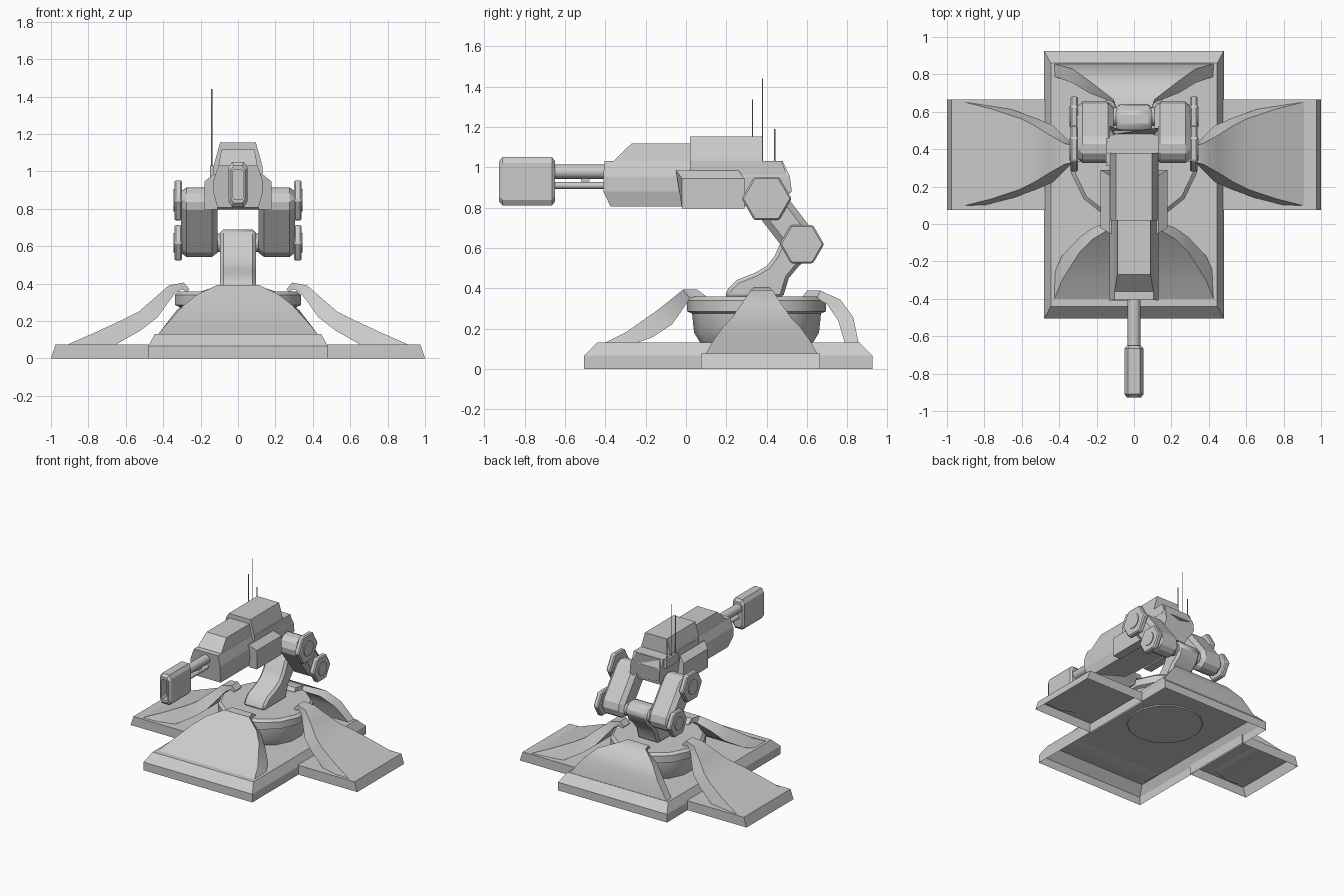
import bpy, bmesh, math
from mathutils import Vector

if "Cube" in bpy.data.objects:
    bpy.data.objects.remove(bpy.data.objects["Cube"])


def loft(name, rings, cap0=True, cap1=True, mirror=False, bevel=0, smooth=False):
    """Skin a list of closed rings of equal length."""
    bm = bmesh.new()
    vs = [[bm.verts.new(p) for p in r] for r in rings]
    n = len(rings[0])
    for a, b in zip(vs, vs[1:]):
        for i in range(n):
            j = (i + 1) % n
            bm.faces.new((a[i], a[j], b[j], b[i]))
    if cap0:
        bm.faces.new(vs[0][::-1])
    if cap1:
        bm.faces.new(vs[-1])
    bmesh.ops.recalc_face_normals(bm, faces=bm.faces)
    me = bpy.data.meshes.new(name)
    bm.to_mesh(me)
    bm.free()
    ob = bpy.data.objects.new(name, me)
    bpy.context.collection.objects.link(ob)
    if bevel:
        m = ob.modifiers.new("Bevel", 'BEVEL')
        m.width, m.segments = bevel, 1
        m.limit_method, m.angle_limit = 'ANGLE', math.radians(40)
    if mirror:
        ob.modifiers.new("Mirror", 'MIRROR')
    if smooth:
        bpy.ops.object.select_all(action='DESELECT')
        ob.select_set(True)
        bpy.context.view_layer.objects.active = ob
        bpy.ops.object.shade_smooth_by_angle(angle=math.radians(32))
    return ob


def rect(x0, x1, y0, y1, z):
    return [(x0, y0, z), (x1, y0, z), (x1, y1, z), (x0, y1, z)]


def prism(name, pts, x0, x1, **kw):
    """Extrude a (y, z) outline along x."""
    return loft(name, [[(x, y, z) for y, z in pts] for x in (x0, x1)], **kw)


def ngon(cy, cz, r, n, turn=0.0):
    return [(cy + r * math.cos(turn + math.tau * i / n),
             cz + r * math.sin(turn + math.tau * i / n)) for i in range(n)]


def tube(name, cx, cz, r, y0, y1, n=12):
    return loft(name, [[(cx + a, y, cz + b) for a, b in ngon(0, 0, r, n)]
                       for y in (y0, y1)], smooth=True)


def petal(name, rows, axis, mirror=False):
    """Thick curved strip; rows are (outer d, outer z, inner d, inner z, half width)."""
    rings = []
    for d, z, d2, z2, w in rows:
        if axis == 'x':
            rings.append([(d, .375 - w, z), (d, .375 + w, z),
                          (d2, .375 + w, z2), (d2, .375 - w, z2)])
        else:
            rings.append([(-w, d, z), (w, d, z), (w, d2, z2), (-w, d2, z2)])
    loft(name, rings, mirror=mirror, smooth=True)


# Base plates: open-bottomed shells
loft("base_plate", [rect(-.48, .48, -.505, .925, 0), rect(-.48, .48, -.505, .925, .065),
                    rect(-.445, .445, -.44, .86, .13)], cap0=False)
loft("side_plate", [rect(.47, 1, .075, .665, 0), rect(.47, .975, .075, .665, .075)],
     cap0=False, mirror=True)

# Curved buttresses around the turntable
petal("side_buttress", [(.92, .07, .80, .06, .28), (.76, .14, .66, .07, .24),
                        (.61, .21, .52, .15, .19), (.53, .25, .43, .22, .15),
                        (.45, .32, .38, .29, .10), (.37, .39, .335, .35, .055),
                        (.29, .405, .30, .37, .04), (.26, .37, .27, .355, .04)], 'x', True)
petal("front_buttress", [(-.41, .125, -.27, .12, .43), (-.30, .18, -.17, .155, .385),
                         (-.15, .285, -.07, .22, .29), (-.08, .34, -.02, .29, .22),
                         (-.015, .393, .02, .35, .11), (.055, .393, .05, .36, .09),
                         (.10, .36, .09, .35, .09)], 'y')
petal("rear_buttress", [(.857, .125, .79, .12, .43), (.83, .255, .755, .24, .33),
                        (.766, .343, .70, .32, .24), (.666, .388, .65, .35, .11),
                        (.60, .388, .61, .36, .09), (.58, .36, .585, .35, .09)], 'y')

# Turntable bowl
loft("turntable", [[(x, y, z) for x, y in ngon(0, .35, r, 14, math.pi / 14)]
                   for r, z in ((.275, .122), (.31, .18), (.32, .275), (.345, .285),
                                (.345, .34), (.325, .358))], smooth=True)

# Neck leaning back to the lower joint
prism("neck", [(.19, .35), (.21, .40), (.25, .44), (.34, .475), (.40, .51), (.44, .56),
               (.475, .64), (.52, .69), (.60, .69), (.645, .63), (.61, .55), (.56, .51),
               (.51, .45), (.48, .35)], -.095, .095, bevel=.018, smooth=True)

# Twin links with hexagonal joint covers
upper, lower = Vector((.40, .845)), Vector((.575, .618))
d = (lower - upper).normalized()
n = Vector((-d.y, d.x))
link = [upper + n * .085, upper - d * .065 + n * .05, upper - d * .065 - n * .05,
        upper - n * .085, lower - n * .085, lower + d * .075 - n * .05,
        lower + d * .075 + n * .05, lower + n * .085]
prism("joint_link", [tuple(p) for p in link], .11, .305, bevel=.03, mirror=True)
for label, c, r in (("upper", upper, .124), ("lower", lower, .11)):
    prism(label + "_axle", ngon(c.x, c.y, .05, 12), -.2, .2, smooth=True)
    prism(label + "_joint_cover", ngon(c.x, c.y, r, 6), .30, .34, bevel=.008, mirror=True)
    prism(label + "_joint_cap", ngon(c.x, c.y, r * .48, 12), .33, .346, mirror=True)

# Gun body: faceted section with a swept-back rear
sec = [(.105, 1.03), (.13, .955), (.13, .88), (.11, .806)]
front_y, rear_y = (-.405, -.41, -.41, -.375), (.48, .515, .525, .44)


def body_ring(ys):
    right = [(x, y, z) for (x, z), y in zip(sec, ys)]
    return right + [(-x, y, z) for x, y, z in reversed(right)]


loft("gun_body", [body_ring(front_y), body_ring(rear_y)])

# Roof housings
loft("front_roof", [rect(-.105, .105, -.365, .03, 1.025), rect(-.088, .088, -.27, .03, 1.118)])
loft("rear_roof", [rect(-.13, .13, .02, .38, 1.025), rect(-.125, .125, .02, .38, 1.05),
                   rect(-.096, .096, .02, .38, 1.153)])
loft("rear_deck", [rect(-.13, .13, .02, .50, .96), rect(-.13, .13, .02, .475, 1.032)])

# Side pods
pod = [(.11, .985), (.13, .985), (.18, .945), (.18, .795), (.11, .795)]
loft("side_pod", [[(x, y, z) for (x, z), y in zip(pod, ys)] for ys in
                  ((-.05, -.05, -.02, -.02, -.02), (.26, .26, .29, .29, .29))], mirror=True)

# Barrel tubes and muzzle block with a recessed front
tube("upper_barrel", 0, .978, .035, -.67, -.39)
tube("lower_barrel", 0, .91, .017, -.67, -.39)
prism("barrel_clip", [(-.52, .93), (-.48, .93), (-.48, .945), (-.52, .945)], -.012, .012)


def muzzle_ring(y, w, z0, z1, c):
    return [(-w + c, y, z0), (w - c, y, z0), (w, y, z0 + c * 1.6), (w, y, z1 - c * 1.6),
            (w - c, y, z1), (-w + c, y, z1), (-w, y, z1 - c * 1.6), (-w, y, z0 + c * 1.6)]


loft("muzzle", [muzzle_ring(-.65, .038, .83, 1.03, .015), muzzle_ring(-.665, .05, .81, 1.05, .018),
                muzzle_ring(-.91, .05, .81, 1.05, .018), muzzle_ring(-.928, .038, .83, 1.03, .015),
                muzzle_ring(-.928, .028, .85, 1.01, .008), muzzle_ring(-.86, .028, .85, 1.01, .008)])

# Antennas
for i, (y, top) in enumerate(((.33, 1.335), (.38, 1.44), (.44, 1.19))):
    loft(f"antenna_{i + 1}", [[(a - .14, b + y, z) for a, b in ngon(0, 0, .0035, 6)]
                              for z in (.99, top)])
prism("antenna_mount", [(.31, .96), (.46, .96), (.46, 1.03), (.31, 1.03)], -.15, -.11)
